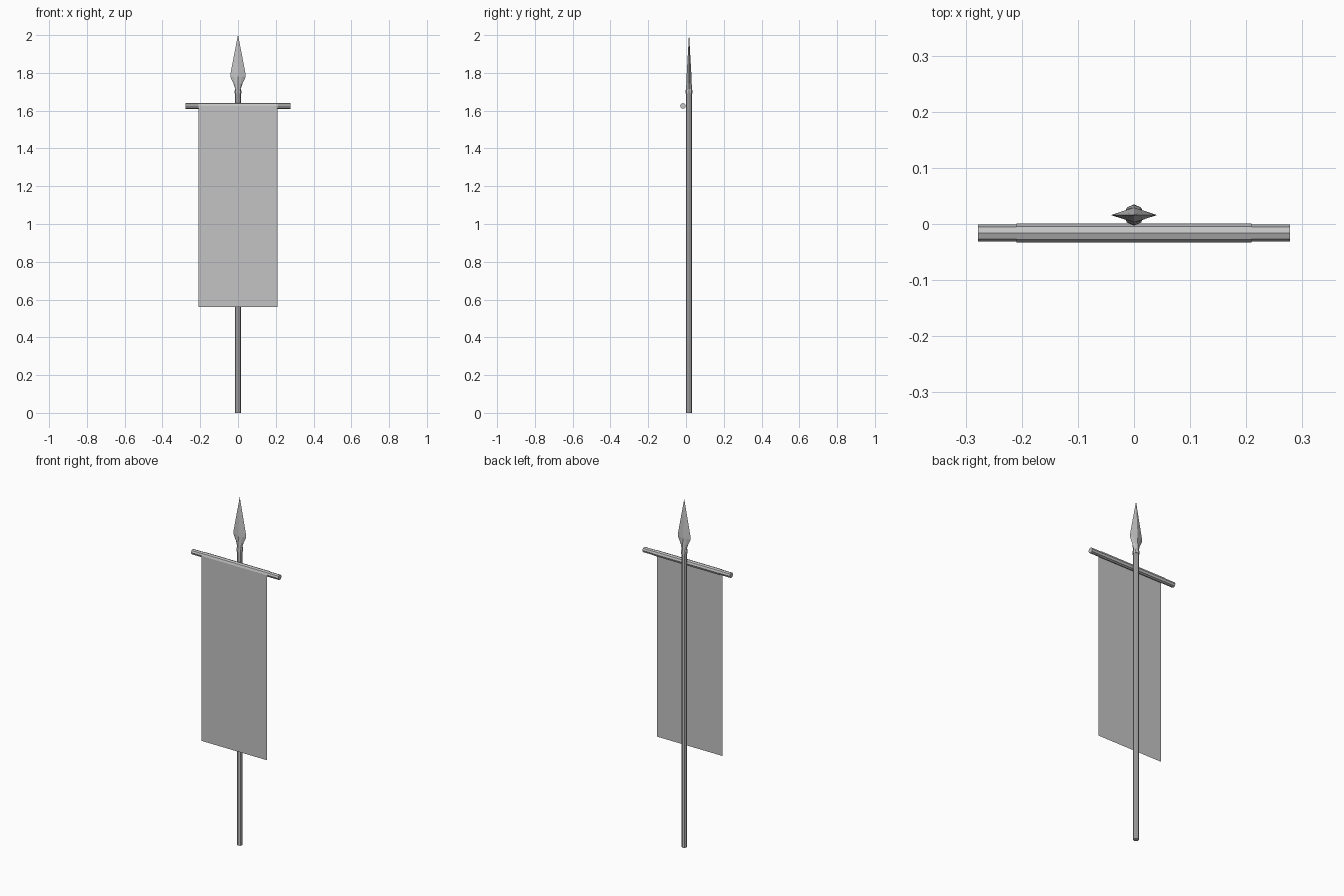
import bpy
from math import cos, sin, pi, radians
from mathutils import Matrix, Vector

cube = bpy.data.objects.get("Cube")
if cube:
    bpy.data.objects.remove(cube, do_unlink=True)

# One plain grey for every part
grey = bpy.data.materials.new("plain_grey")
grey.use_nodes = True
colour = (0.55, 0.55, 0.55, 1)
grey.diffuse_color = colour
grey.node_tree.nodes["Principled BSDF"].inputs["Base Color"].default_value = colour

SIDES = 8
POLE_Y = 0.016
BAR_Y, BAR_Z = -0.016, 1.625


def make(name, verts, faces):
    mesh = bpy.data.meshes.new(name)
    mesh.from_pydata(verts, [], faces)
    mesh.materials.append(grey)
    obj = bpy.data.objects.new(name, mesh)
    bpy.context.collection.objects.link(obj)
    return obj


def loft(name, rings, matrix):
    """Skin rings of (height, x radius, y radius, roundness) with capped ends."""
    verts, faces = [], []
    for h, rx, ry, bulge in rings:
        for i in range(SIDES):
            a = 2 * pi * i / SIDES
            k = bulge if i % 2 else 1
            verts.append(matrix @ Vector((rx * k * cos(a), ry * k * sin(a), h)))
    for r in range(len(rings) - 1):
        for i in range(SIDES):
            j = (i + 1) % SIDES
            a, b = r * SIDES, (r + 1) * SIDES
            faces.append((a + i, a + j, b + j, b + i))
    faces.append(tuple(reversed(range(SIDES))))
    last = (len(rings) - 1) * SIDES
    faces.append(tuple(range(last, last + SIDES)))
    return make(name, verts, faces)


upright = Matrix.Translation((0, POLE_Y, 0))
sideways = Matrix.Translation((0, BAR_Y, BAR_Z)) @ Matrix.Rotation(radians(90), 4, 'Y')

# Pole and crossbar
loft("pole", [(0, 0.015, 0.015, 1), (1.70, 0.015, 0.015, 1)], upright)
loft("crossbar", [(-0.278, 0.015, 0.015, 1), (0.278, 0.015, 0.015, 1)], sideways)

# Spearhead: round socket flowing into a flat diamond blade
loft("spearhead", [
    (1.69, 0.018, 0.019, 1),
    (1.705, 0.018, 0.018, 1),
    (1.715, 0.014, 0.016, 1),
    (1.745, 0.025, 0.014, 0.85),
    (1.78, 0.041, 0.013, 0.72),
    (1.80, 0.039, 0.012, 0.71),
    (2.0, 0.0005, 0.0005, 0.71),
], upright)

# Cloth: flat sheet hanging in front, its top wrapped round the crossbar
WRAP = 0.0168
path = [(BAR_Y - WRAP, 0.56)]
for i in range(SIDES - 1):
    a = pi - 2 * pi * i / SIDES
    path.append((BAR_Y + WRAP * cos(a), BAR_Z + WRAP * sin(a)))
cloth_verts = [(x, y, z) for y, z in path for x in (-0.209, 0.209)]
cloth_faces = [(2 * i, 2 * i + 1, 2 * i + 3, 2 * i + 2) for i in range(len(path) - 1)]
make("banner_cloth", cloth_verts, cloth_faces)
